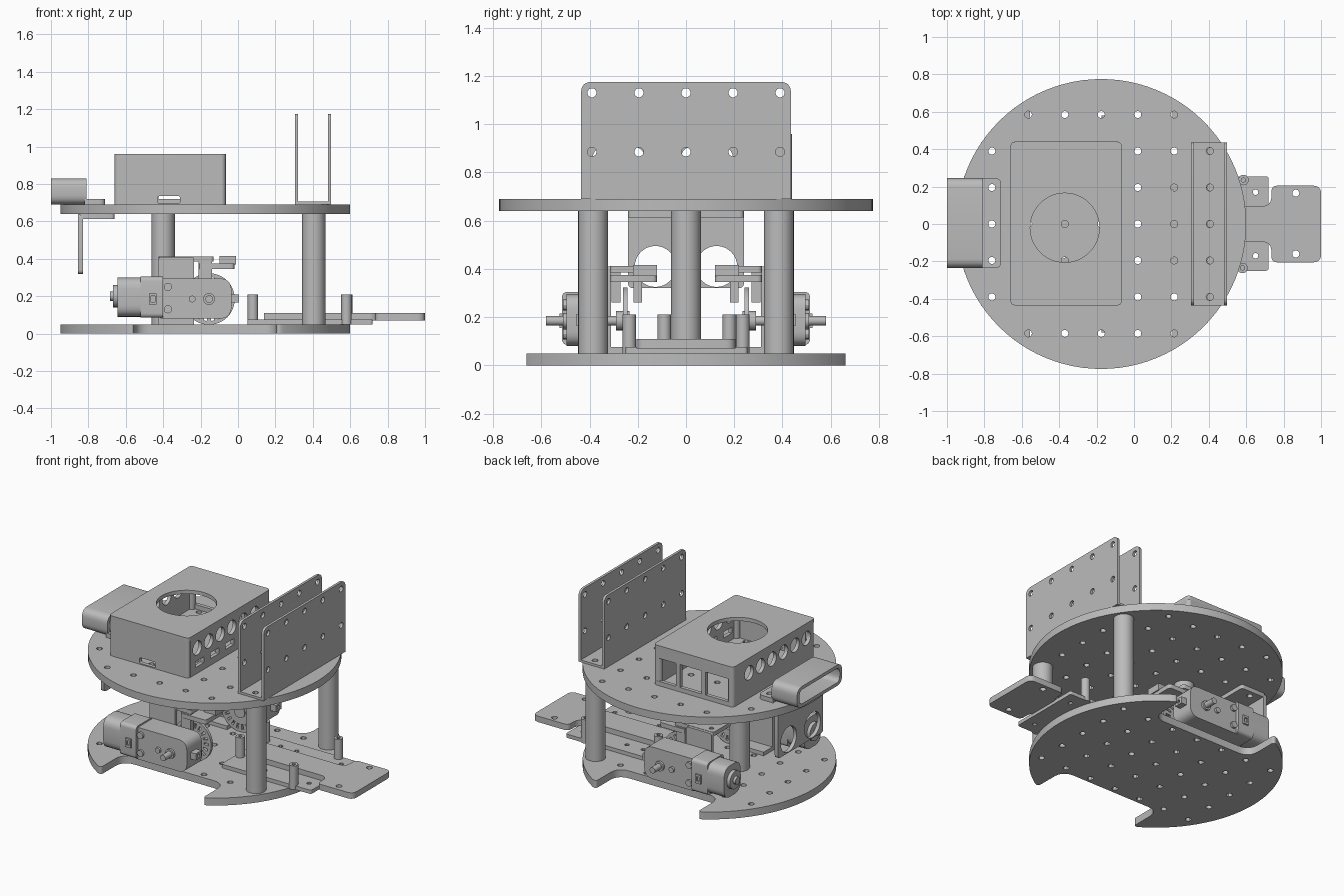
import bpy
import bmesh
from math import sin, cos, tau, radians, acos
from mathutils import Vector

default_cube = bpy.data.objects.get("Cube")
if default_cube:
    bpy.data.objects.remove(default_cube, do_unlink=True)

grey = bpy.data.materials.new("plain_grey")
grey.use_nodes = True
grey.diffuse_color = (0.5, 0.5, 0.5, 1)
grey.node_tree.nodes["Principled BSDF"].inputs["Base Color"].default_value = grey.diffuse_color


# Outline helpers
def circle(u, v, radius, sides=20):
    return [(u + radius * cos(tau * i / sides), v + radius * sin(tau * i / sides)) for i in range(sides)]


def fillet(corners):
    """Corners are (u, v, radius); rounded ones become short curves."""
    outline = []
    for i, (u, v, radius) in enumerate(corners):
        corner = Vector((u, v))
        if radius == 0:
            outline.append((u, v))
            continue
        before = Vector(corners[i - 1][:2])
        after = Vector(corners[(i + 1) % len(corners)][:2])
        start = corner + (before - corner).normalized() * radius
        end = corner + (after - corner).normalized() * radius
        for step in range(7):
            t = step / 6
            middle = corner * 0.9 + (start + end) * 0.05
            outline.append(tuple(start * (1 - t) ** 2 + middle * 2 * t * (1 - t) + end * t * t))
    return outline


def rect(u0, u1, v0, v1, radius=0):
    return fillet([(u0, v0, radius), (u1, v0, radius), (u1, v1, radius), (u0, v1, radius)])


# Extrudes an outline with holes along an axis
PLACE = {
    "x": lambda u, v, w: (w, u, v),
    "y": lambda u, v, w: (u, w, v),
    "z": lambda u, v, w: (u, v, w),
}


def slab(name, axis, low, high, outline, holes=()):
    low, high = sorted((low, high))
    curve = bpy.data.curves.new(name + "_profile", "CURVE")
    curve.dimensions = "2D"
    curve.fill_mode = "BOTH"
    curve.extrude = (high - low) / 2
    for loop in [outline, *holes]:
        spline = curve.splines.new("POLY")
        spline.points.add(len(loop) - 1)
        for point, (u, v) in zip(spline.points, loop):
            point.co = (u, v, 0, 1)
        spline.use_cyclic_u = True
    helper = bpy.data.objects.new(name + "_helper", curve)
    bpy.context.scene.collection.objects.link(helper)
    graph = bpy.context.evaluated_depsgraph_get()
    mesh = bpy.data.meshes.new_from_object(helper.evaluated_get(graph))
    bpy.data.objects.remove(helper, do_unlink=True)
    bpy.data.curves.remove(curve)

    shape = bmesh.new()
    shape.from_mesh(mesh)
    for vert in shape.verts:
        vert.co = PLACE[axis](vert.co.x, vert.co.y, vert.co.z + (low + high) / 2)
    bmesh.ops.remove_doubles(shape, verts=shape.verts, dist=0.0001)
    bmesh.ops.recalc_face_normals(shape, faces=shape.faces)
    shape.to_mesh(mesh)
    shape.free()
    mesh.materials.clear()
    mesh.materials.append(grey)
    mesh.shade_smooth()
    mesh.set_sharp_from_angle(angle=radians(30))
    mesh.name = name
    part = bpy.data.objects.new(name, mesh)
    bpy.context.scene.collection.objects.link(part)
    return part


# Round decks with a grid of bolt holes
MID, RADIUS, PITCH, HOLE = -0.175, 0.775, 0.195, 0.019
grid = [(MID + i * PITCH, j * PITCH) for i in range(-3, 4) for j in range(-3, 4)
        if not (abs(j) == 3 and abs(i) == 3) and not (abs(j) == 3 and i == 3)]
top_holes = [circle(x, y, HOLE, 12) for x, y in grid]
slab("upper_deck", "z", 0.64, 0.69, circle(MID, 0, RADIUS, 96), top_holes)

notch_x, notch_y = 0.38, 0.43
half = acos(notch_x / RADIUS)
corners = []
for side in (1, -1):
    for i in range(33):
        angle = half * (i / 16 - 1)
        corners.append((MID + side * RADIUS * cos(angle), side * RADIUS * sin(angle),
                        0.035 if i in (0, 32) else 0))
    corners.append((MID + side * notch_x, side * notch_y, 0.08))
    corners.append((MID - side * notch_x, side * notch_y, 0.08))
low_holes = [circle(x, y, HOLE, 12) for x, y in grid if abs(y) < notch_y - 0.03]
slab("lower_deck", "z", 0, 0.05, fillet(corners), low_holes)

# Columns between the decks
for label, x, y in (("front", 0.405, -0.385), ("back", 0.405, 0.385), ("side", -0.4, 0)):
    slab(label + "_column", "z", 0.05, 0.64, circle(x, y, 0.062, 32))

# Upright holder made of two drilled panels
panel_holes = [circle(i * PITCH, z, HOLE, 14) for i in range(-2, 3) for z in (0.885, 1.13)]
panel = fillet([(-0.435, 0.69, 0), (0.435, 0.69, 0), (0.435, 1.175, 0.04), (-0.435, 1.175, 0.04)])
for label, x in (("inner", 0.305), ("outer", 0.48)):
    slab(label + "_holder_panel", "x", x, x + 0.017, panel, panel_holes)
slab("holder_base", "z", 0.69, 0.705, rect(0.315, 0.485, -0.435, 0.435),
     [circle(0.405, i * PITCH, HOLE, 12) for i in range(-2, 3)])

# Open-bottomed computer case
left, right, front, back, base, lid = -0.66, -0.065, -0.435, 0.44, 0.69, 0.96
wall = 0.025
slab("case_lid", "z", lid - wall, lid, rect(left, right, front, back, 0.025),
     [circle(-0.37, -0.02, 0.185, 48)])
vents = [circle(0.27 - 0.122 * i, 0.86, 0.047) for i in range(6)]
slots = [rect(-0.36 + 0.16 * i, -0.27 + 0.16 * i, 0.735, 0.775) for i in range(3)]
slab("case_vent_wall", "x", left, left + wall, rect(front + 0.02, back - 0.02, base, lid - wall), vents)
slab("case_slot_wall", "x", right - wall, right, rect(front + 0.02, back - 0.02, base, lid - wall),
     vents + slots)
ports = [rect(a, b, 0.72, 0.875) for a, b in ((-0.625, -0.455), (-0.425, -0.265), (-0.235, -0.09))]
slab("case_port_wall", "y", back - wall, back, rect(left + 0.02, right - 0.02, base, lid - wall), ports)
slab("case_card_wall", "y", front, front + wall, rect(left + 0.02, right - 0.02, base, lid - wall),
     [rect(-0.43, -0.31, 0.697, 0.735, 0.01)])
for x in (left + wall, right - wall):
    for y in (front + wall, back - wall):
        slab("case_corner", "z", base, lid - wall, circle(x, y, wall))

# Camera sleeve on the deck edge
slab("camera_sleeve", "x", -1, -0.81, rect(-0.235, 0.245, 0.69, 0.83, 0.05),
     [rect(-0.21, 0.22, 0.712, 0.808, 0.035)])
slab("sleeve_flange", "z", 0.69, 0.72, fillet([(-0.82, -0.235, 0), (-0.71, -0.235, 0.03),
     (-0.71, 0.245, 0.03), (-0.82, 0.245, 0)]), [circle(-0.76, i * PITCH, HOLE, 12) for i in (-1, 0, 1)])

# Range sensor bracket hanging under the deck
slab("sensor_flange", "z", 0.612, 0.64, rect(-0.85, -0.66, -0.24, 0.24, 0.02),
     [circle(-0.76, i * PITCH, HOLE, 12) for i in (-1, 0, 1)])
slab("sensor_plate", "x", -0.855, -0.83, rect(-0.24, 0.24, 0.32, 0.64, 0.02),
     [circle(side * 0.127, 0.41, 0.085, 32) for side in (-1, 1)])

# Front bumper plates and their spacers
slab("bumper_mount", "z", 0.05, 0.075, rect(0.05, 0.72, -0.25, 0.255, 0.015),
     [circle(x, y, 0.015, 10) for x in (0.2, 0.32, 0.65) for y in (-0.17, 0.17)])
bumper = [(0.14, -0.095, 0), (0.735, -0.095, 0.05), (0.735, -0.205, 0.03), (1, -0.205, 0.04)]
bumper += [(x, -y, r) for x, y, r in reversed(bumper)]
slab("bumper", "z", 0.07, 0.11, fillet(bumper), [circle(0.865, y, HOLE, 14) for y in (-0.16, 0.165)])
for x, y in ((0.08, -0.09), (0.08, 0.18), (0.58, -0.235), (0.585, 0.235)):
    slab("bumper_spacer", "z", 0.05, 0.21, circle(x, y, 0.028), [circle(x, y, 0.012, 10)])

# Drive motors, encoders and brackets, one set per side
shaft_x, shaft_z = -0.155, 0.185
for label, side in (("front", -1), ("back", 1)):
    gear_shape = fillet([(-0.42, 0.08, 0.015), (-0.035, 0.08, 0.06), (-0.035, 0.295, 0.06), (-0.42, 0.295, 0.015)])
    slab(label + "_gearbox", "y", side * 0.335, side * 0.495, gear_shape)
    y0, y1 = sorted((side * 0.34, side * 0.515))
    slab(label + "_motor_collar", "x", -0.52, -0.4, rect(y0, y1, 0.085, 0.305, 0.025))
    slab(label + "_motor_can", "x", -0.645, -0.5, rect(y0, y1, 0.09, 0.3, 0.06))
    slab(label + "_motor_cap", "x", -0.668, -0.64, circle(side * 0.427, 0.2, 0.06))
    slab(label + "_motor_tip", "x", -0.685, -0.66, circle(side * 0.427, 0.2, 0.025))
    slab(label + "_motor_clip", "y", side * 0.5, side * 0.525, rect(-0.475, -0.435, 0.155, 0.215),
         [rect(-0.465, -0.445, 0.17, 0.2)])
    slab(label + "_end_tab", "x", -0.04, 0.005, rect(side * 0.427 - 0.03, side * 0.427 + 0.03, 0.165, 0.21),
         [circle(side * 0.427, 0.187, 0.012, 10)])
    slab(label + "_wheel_shaft", "y", side * 0.26, side * 0.58, circle(shaft_x, shaft_z, 0.02))
    slab(label + "_shaft_collar", "y", side * 0.49, side * 0.51, circle(shaft_x, shaft_z, 0.032))
    slab(label + "_gear_peg", "y", side * 0.49, side * 0.51, circle(-0.245, shaft_z, 0.018))
    for z in (0.13, 0.25):
        slab(label + "_gear_screw", "y", side * 0.32, side * 0.51, circle(-0.375, z, 0.022, 12))
    # Slotted encoder disc
    slits = []
    for i in range(18):
        turn = tau * i / 18
        slits.append([(shaft_x + r * cos(turn + a), shaft_z + r * sin(turn + a))
                      for r, a in ((0.085, -0.07), (0.118, -0.07), (0.118, 0.07), (0.085, 0.07))])
    slab(label + "_encoder_disc", "y", side * 0.243, side * 0.262, circle(shaft_x, shaft_z, 0.138, 48), slits)
    slab(label + "_encoder_hub", "y", side * 0.235, side * 0.29, circle(shaft_x, shaft_z, 0.04))
    # Motor bracket and encoder board
    slab(label + "_motor_bracket", "y", side * 0.312, side * 0.335, rect(-0.425, -0.235, 0.05, 0.41, 0.015))
    slab(label + "_bracket_foot", "z", 0.05, 0.075, rect(-0.425, -0.235, *sorted((side * 0.22, side * 0.335))))
    b0, b1 = sorted((side * 0.12, side * 0.315))
    slab(label + "_encoder_board", "z", 0.385, 0.412, rect(-0.425, -0.13, b0, b1, 0.02),
         [circle(-0.38, side * y, 0.015, 10) for y in (0.17, 0.27)])
    slab(label + "_encoder_link", "z", 0.345, 0.375, rect(-0.21, -0.02, b0, b1, 0.02))
    slab(label + "_encoder_plug", "z", 0.37, 0.415, rect(-0.1, -0.012, *sorted((side * 0.12, side * 0.22))))
    for y in (0.2, 0.29):
        slab(label + "_sensor_leg", "z", 0.26, 0.385, rect(-0.21, -0.14, side * y - 0.018, side * y + 0.018))
